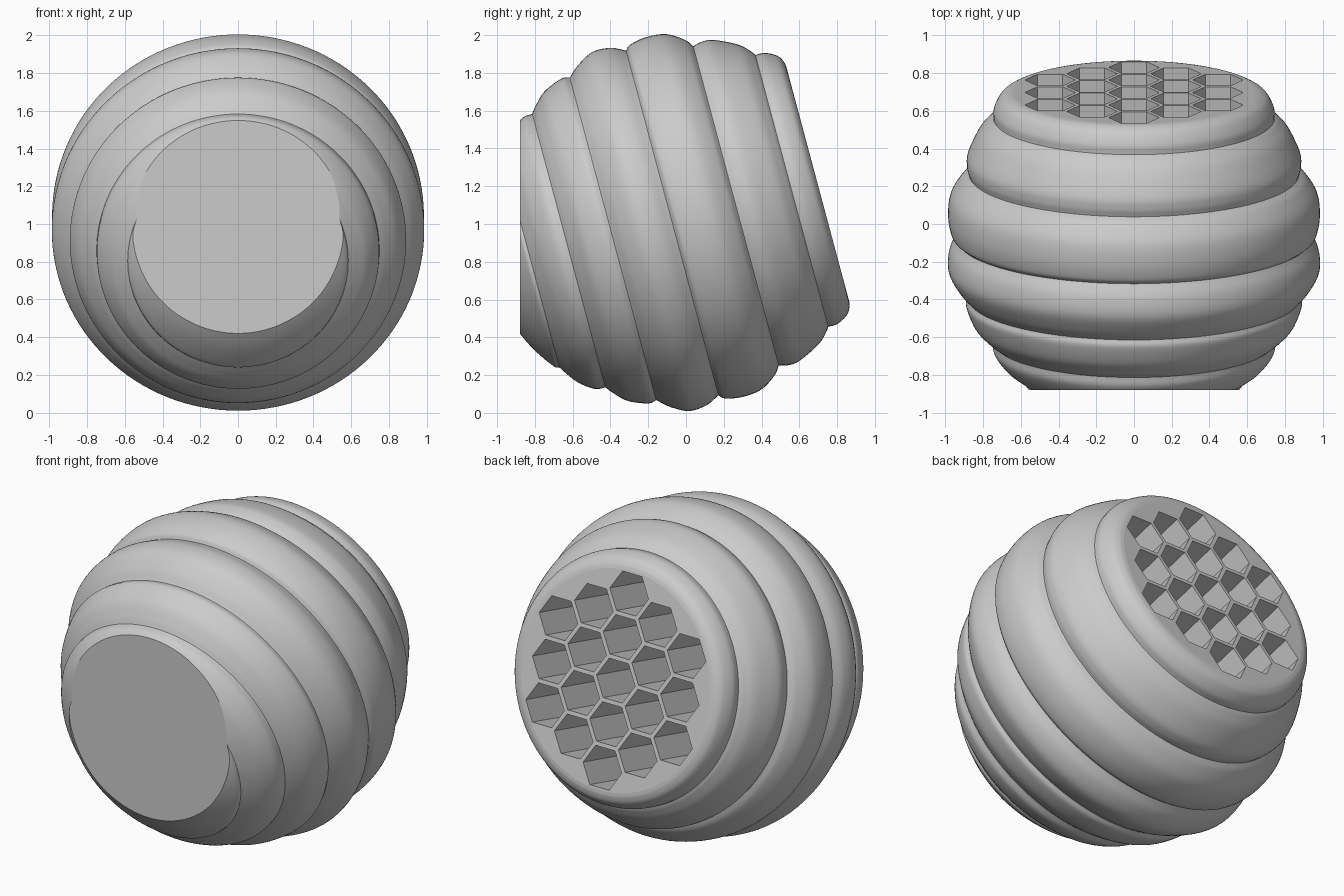
import bpy, bmesh
from math import cos, sin, radians, pi
from mathutils import Matrix, Vector

cube = bpy.data.objects.get("Cube")
if cube:
    bpy.data.objects.remove(cube, do_unlink=True)

# Rings of the hive: (height along the axis, radius), each a smooth bulge
RINGS = [
    [(-1.1, 0), (-1.07, .2), (-1.007, .356), (-.953, .464), (-.88, .568), (-.85, .585)],
    [(-.85, .585), (-.82, .63), (-.774, .688), (-.70, .742), (-.642, .75)],
    [(-.642, .75), (-.61, .79), (-.545, .85), (-.445, .89), (-.40, .884)],
    [(-.40, .884), (-.342, .935), (-.25, .984), (-.152, .98), (-.075, .945)],
    [(-.075, .945), (-.045, .97), (.044, .986), (.152, .974), (.24, .919), (.274, .875)],
    [(.274, .875), (.32, .886), (.385, .88), (.504, .823), (.56, .772), (.58, .745)],
    [(.58, .745), (.63, .743), (.69, .712), (.715, .675), (.722, .645)],
]
CAP = .722            # height of the flat comb face
SPACING, CELL_R, DEPTH = .257, .134, .45
TILT = radians(-75)
FRONT_Y = -.88


def smooth_path(points, steps=6):
    """Catmull-Rom samples through the points."""
    p = [Vector(q) for q in points]
    p = [2 * p[0] - p[1]] + p + [2 * p[-1] - p[-2]]
    out = []
    for a, b, c, d in zip(p, p[1:], p[2:], p[3:]):
        for i in range(steps):
            t = i / steps
            out.append(.5 * (2 * b + (c - a) * t + (2 * a - 5 * b + 4 * c - d) * t ** 2
                             + (3 * b - a - 3 * c + d) * t ** 3))
    return out


def make_object(name, bm):
    bmesh.ops.recalc_face_normals(bm, faces=bm.faces)
    mesh = bpy.data.meshes.new(name)
    bm.to_mesh(mesh)
    bm.free()
    obj = bpy.data.objects.new(name, mesh)
    bpy.context.collection.objects.link(obj)
    return obj


# Hive body: lathe the ring profile, then close the comb face
profile = [q for ring in RINGS for q in smooth_path(ring)] + [Vector(RINGS[-1][-1])]
bm = bmesh.new()
verts = [bm.verts.new((max(r, 0), 0, h)) for h, r in profile]
edges = [bm.edges.new(pair) for pair in zip(verts, verts[1:])]
bmesh.ops.spin(bm, geom=verts + edges, cent=(0, 0, 0), axis=(0, 0, 1),
               angle=2 * pi, steps=128, use_merge=True)
bmesh.ops.remove_doubles(bm, verts=bm.verts, dist=.0001)
bmesh.ops.holes_fill(bm, edges=[e for e in bm.edges if e.is_boundary], sides=0)
hive = make_object("hive_body", bm)

# Honeycomb cells: hexagonal pockets in a 3-4-5-4-3 pattern
bm = bmesh.new()
for q in range(-2, 3):
    for r in range(-2, 3):
        if abs(q + r) > 2:
            continue
        x, y = q * SPACING * cos(pi / 6), (r + q / 2) * SPACING
        hexagon = [bm.verts.new((x + CELL_R * cos(k * pi / 3), y + CELL_R * sin(k * pi / 3),
                                 CAP - DEPTH)) for k in range(6)]
        face = bm.faces.new(hexagon)
        top = bmesh.ops.extrude_face_region(bm, geom=[face], use_keep_orig=True)
        bmesh.ops.translate(bm, vec=(0, 0, DEPTH + .1),
                            verts=[g for g in top["geom"] if isinstance(g, bmesh.types.BMVert)])
cutter = make_object("cell_cutter", bm)
cutter.hide_render = True

bpy.context.view_layer.objects.active = hive
cut = hive.modifiers.new("cells", "BOOLEAN")
cut.operation, cut.solver, cut.object = "DIFFERENCE", "EXACT", cutter
bpy.ops.object.modifier_apply(modifier=cut.name)
bpy.data.objects.remove(cutter, do_unlink=True)

# Tilt the hive and slice the flat front
bm = bmesh.new()
bm.from_mesh(hive.data)
bm.transform(Matrix.Translation((0, 0, 1.025)) @ Matrix.Rotation(TILT, 4, "X"))
bmesh.ops.bisect_plane(bm, geom=bm.verts[:] + bm.edges[:] + bm.faces[:],
                       plane_co=(0, FRONT_Y, 0), plane_no=(0, -1, 0), clear_outer=True)
rim = [e for e in bm.edges if e.is_boundary
       and all(abs(v.co.y - FRONT_Y) < .001 for v in e.verts)]
bmesh.ops.holes_fill(bm, edges=rim, sides=0)
bmesh.ops.recalc_face_normals(bm, faces=bm.faces)
bm.to_mesh(hive.data)
bm.free()

# Smooth rings with crisp seams, flat comb face and front
for obj in bpy.context.selected_objects:
    obj.select_set(False)
hive.select_set(True)
bpy.ops.object.shade_smooth_by_angle(angle=radians(28))
axis = Vector((0, -sin(TILT), cos(TILT)))
for poly in hive.data.polygons:
    if poly.normal.dot(axis) > .9995 or poly.normal.y < -.9999:
        poly.use_smooth = False

# Plain grey
grey = bpy.data.materials.new("light_grey")
grey.use_nodes = True
grey.diffuse_color = (.6, .6, .6, 1)
grey.node_tree.nodes["Principled BSDF"].inputs["Base Color"].default_value = (.6, .6, .6, 1)
hive.data.materials.clear()
hive.data.materials.append(grey)
